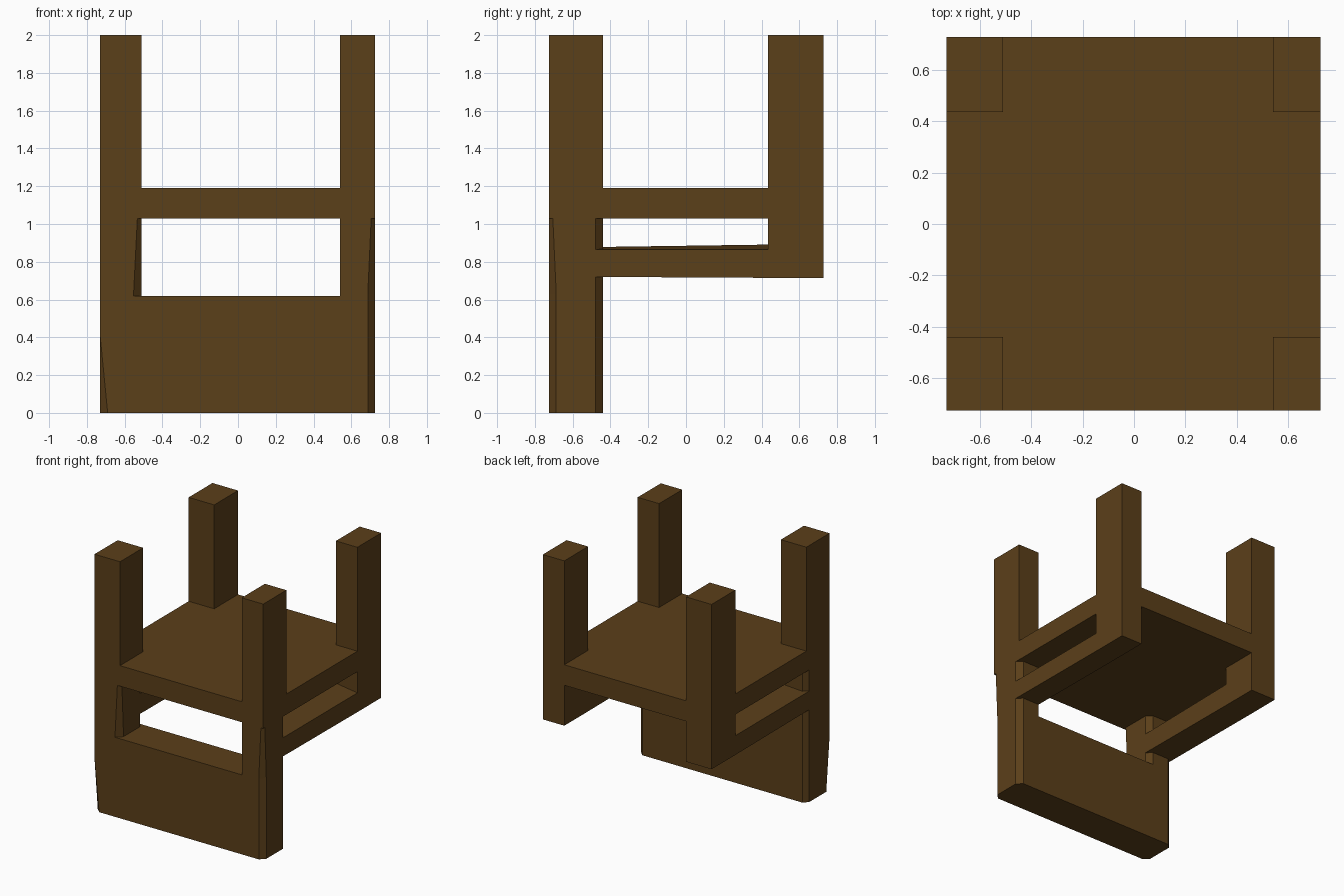
import bpy, bmesh

if "Cube" in bpy.data.objects:
    bpy.data.objects.remove(bpy.data.objects["Cube"])

wood = bpy.data.materials.new("dark_wood")
wood.diffuse_color = (0.105, 0.05, 0.01, 1)
wood.use_nodes = True
wood.node_tree.nodes["Principled BSDF"].inputs["Base Color"].default_value = wood.diffuse_color

X0, X1, Y0, Y1 = -0.73, 0.725, -0.725, 0.728
XL, XR, YF, YB = -0.51, 0.54, -0.44, 0.435


def loft(name, sections):
    """Solid through stacked rings that share one point count."""
    bm = bmesh.new()
    rings = [[bm.verts.new(p) for p in ring] for ring in sections]
    n = len(rings[0])
    bm.faces.new(rings[0][::-1])
    bm.faces.new(rings[-1])
    for a, b in zip(rings, rings[1:]):
        for i in range(n):
            j = (i + 1) % n
            bm.faces.new((a[i], a[j], b[j], b[i]))
    bmesh.ops.remove_doubles(bm, verts=bm.verts, dist=1e-5)
    bmesh.ops.recalc_face_normals(bm, faces=bm.faces)
    me = bpy.data.meshes.new(name)
    bm.to_mesh(me)
    bm.free()
    me.materials.append(wood)
    ob = bpy.data.objects.new(name, me)
    bpy.context.collection.objects.link(ob)
    return ob


def box(name, x0, x1, y0, y1, z0, z1):
    return loft(name, [[(x0, y0, z), (x1, y0, z), (x1, y1, z), (x0, y1, z)]
                       for z in (z0, z1)])


def ring(x0, x1, y0, y1, z, fl, fr, br, bl):
    """Rectangle with its own chamfer on each corner."""
    return [(x0, y0 + fl, z), (x0 + fl, y0, z), (x1 - fr, y0, z), (x1, y0 + fr, z),
            (x1, y1 - br, z), (x1 - br, y1, z), (x0 + bl, y1, z), (x0, y1 - bl, z)]


# Slab
box("seat", X0, X1, Y0, Y1, 1.03, 1.19)

# Posts above the slab, back posts hanging below, side rails
for side, x0, x1 in (("left", X0, XL), ("right", XR, X1)):
    box(side + "_front_upper_post", x0, x1, Y0, YF, 1.19, 2.0)
    box(side + "_back_upper_post", x0, x1, YB, Y1, 1.19, 2.0)
    box(side + "_back_lower_post", x0, x1, YB, Y1, 0.715, 1.03)
    inner, outer = 0.013, 0.0
    dl, dr = (outer, inner) if side == "left" else (inner, outer)
    loft(side + "_rail", [
        [(x0, YF - 0.04, 0.72), (x1, YF - 0.04, 0.72), (x1, YB, 0.715), (x0, YB, 0.715)],
        [(x0, YF - 0.04, 0.865 + dl), (x1, YF - 0.04, 0.865 + dr),
         (x1, YB, 0.865 + 2 * dr), (x0, YB, 0.865 + 2 * dl)]])

# Long chamfered front legs
E = 1e-6
loft("left_front_leg", [ring(X0, XL, Y0, YF, z, *c) for z, c in (
    (0.0, (0.04, 0.045, 0.04, 0.035)),
    (0.41, (E, 0.045, 0.04, 0.035)),
    (0.63, (E, 0.043, 0.04, 0.035)),
    (1.03, (E, 0.023, 0.04, 0.035)))])
loft("right_front_leg", [ring(XR, X1, Y0, YF, z, *c) for z, c in (
    (0.0, (E, 0.038, 0.04, E)),
    (0.63, (E, 0.038, 0.04, E)),
    (1.03, (E, 0.02, 0.04, E)))])

# Front panel joining the two legs
box("front_panel", XL - 0.045, XR + 0.02, Y0, YF, 0.0, 0.62)
